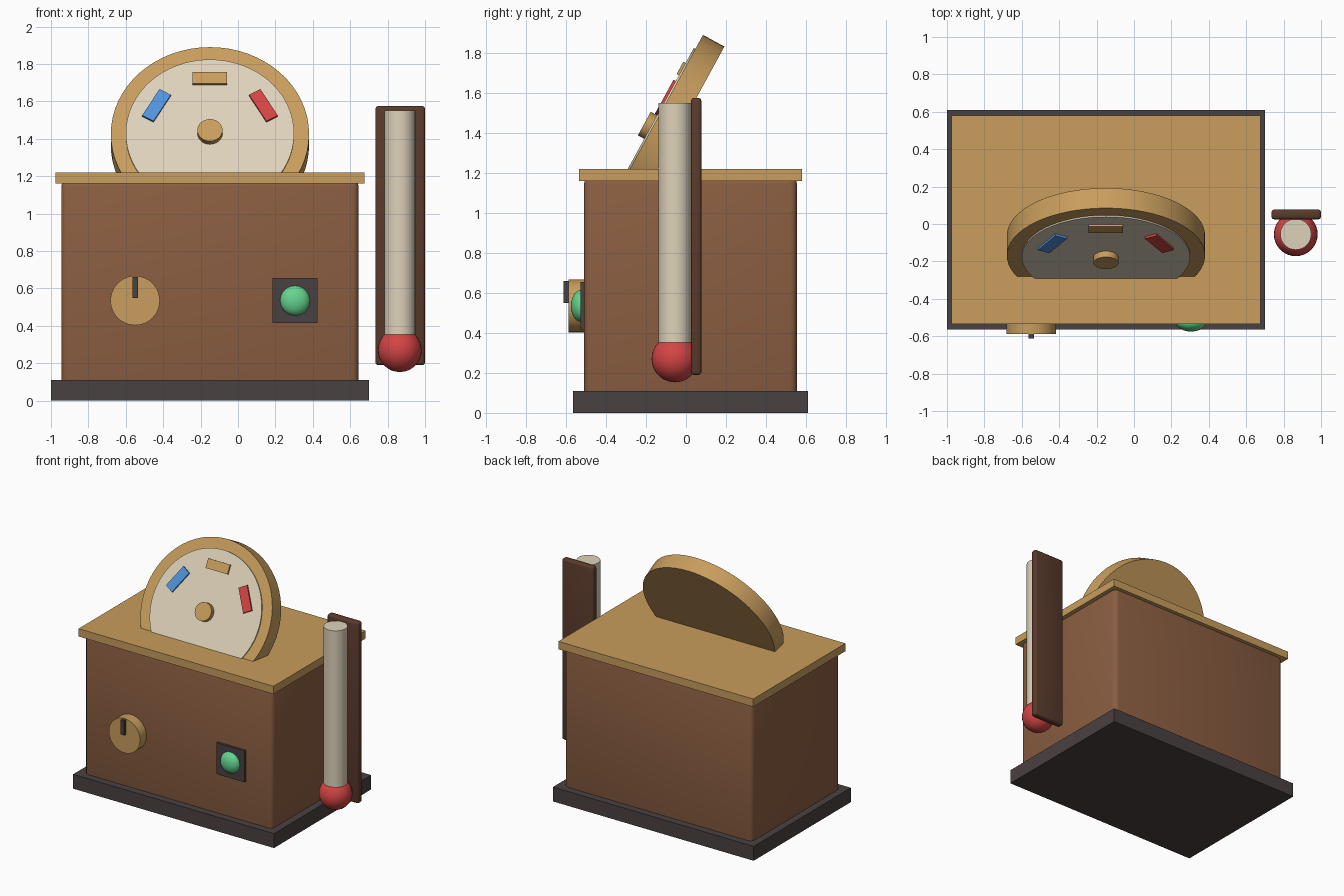
import bpy, bmesh, math
from mathutils import Matrix, Vector

if "Cube" in bpy.data.objects:
    bpy.data.objects.remove(bpy.data.objects["Cube"])


def material(name, r, g, b):
    lin = [((c / 255 + 0.055) / 1.055) ** 2.4 for c in (r, g, b)]
    m = bpy.data.materials.new(name)
    m.diffuse_color = (*lin, 1)
    m.use_nodes = True
    m.node_tree.nodes["Principled BSDF"].inputs["Base Color"].default_value = m.diffuse_color
    return m


WALNUT = material("walnut brown", 139, 94, 65)
DARK_WOOD = material("dark wood", 90, 58, 44)
CHARCOAL = material("charcoal", 74, 65, 65)
TAN = material("tan", 200, 157, 93)
CREAM = material("cream", 222, 210, 186)
BLUE = material("blue", 82, 148, 220)
RED = material("red", 212, 68, 68)
GREEN = material("green", 100, 212, 142)


def finish(name, bm, mat, matrix=Matrix(), smooth=True):
    me = bpy.data.meshes.new(name)
    bm.to_mesh(me)
    bm.free()
    me.transform(matrix)
    me.materials.append(mat)
    ob = bpy.data.objects.new(name, me)
    bpy.context.collection.objects.link(ob)
    if smooth:
        bpy.ops.object.select_all(action='DESELECT')
        ob.select_set(True)
        bpy.context.view_layer.objects.active = ob
        bpy.ops.object.shade_smooth_by_angle(angle=math.radians(35))
    return ob


def box(name, lo, hi, mat, bevel=0, matrix=Matrix()):
    lo, hi = Vector(lo), Vector(hi)
    bm = bmesh.new()
    bmesh.ops.create_cube(bm, size=1)
    bmesh.ops.scale(bm, vec=hi - lo, verts=bm.verts)
    bmesh.ops.translate(bm, vec=(lo + hi) / 2, verts=bm.verts)
    if bevel:
        bmesh.ops.bevel(bm, geom=bm.edges[:], offset=bevel, segments=3,
                        profile=0.5, affect='EDGES')
    return finish(name, bm, mat, matrix, smooth=bevel > 0)


def cylinder(name, radius, z0, z1, mat, matrix, sides=48):
    bm = bmesh.new()
    bmesh.ops.create_cone(bm, cap_ends=True, segments=sides, radius1=radius,
                          radius2=radius, depth=z1 - z0)
    bmesh.ops.translate(bm, vec=(0, 0, (z0 + z1) / 2), verts=bm.verts)
    return finish(name, bm, mat, matrix)


def ball(name, center, radii, mat):
    bm = bmesh.new()
    bmesh.ops.create_uvsphere(bm, u_segments=32, v_segments=16, radius=1)
    return finish(name, bm, mat,
                  Matrix.Translation(center) @ Matrix.Diagonal((*radii, 1)))


# cabinet
box("base_plinth", (-1, -0.565, 0), (0.70, 0.61, 0.11), CHARCOAL)
box("cabinet_body", (-0.945, -0.51, 0.004), (0.645, 0.555, 1.18), WALNUT, 0.035)
box("top_slab", (-0.975, -0.535, 1.16), (0.675, 0.58, 1.22), TAN)

# leaning dial: local z points out of its face, local y up along it
dial = (Matrix.Translation((-0.15, -0.169, 1.425))
        @ Matrix.Rotation(math.pi / 2 - 0.5, 4, 'X'))
cylinder("dial_disc", 0.53, -0.122, 0, TAN, dial, 64)
cylinder("dial_face", 0.45, -0.01, 0.009, CREAM, dial, 64)
cylinder("dial_hub", 0.067, 0, 0.045, TAN, dial, 32)
for name, angle, mat in (("blue_mark", 60, BLUE), ("tan_mark", 0, TAN),
                         ("red_mark", -60, RED)):
    box(name, (-0.0925, 0.295, 0), (0.0925, 0.365, 0.022), mat,
        matrix=dial @ Matrix.Rotation(math.radians(angle), 4, 'Z'))

# front control knob with pointer
front = Matrix.Translation((-0.55, -0.50, 0.535)) @ Matrix.Rotation(math.pi / 2, 4, 'X')
cylinder("control_knob", 0.132, 0, 0.088, TAN, front)
box("knob_pointer", (-0.565, -0.612, 0.55), (-0.535, -0.58, 0.66), CHARCOAL)

# push button
box("button_plate", (0.185, -0.527, 0.415), (0.425, -0.50, 0.655), CHARCOAL)
ball("push_button", (0.305, -0.525, 0.535), (0.08, 0.05, 0.08), GREEN)

# thermometer standing beside the cabinet
box("thermometer_board", (0.735, 0.025, 0.19), (1.0, 0.077, 1.575), DARK_WOOD, 0.015)
cylinder("thermometer_tube", 0.083, 0.27, 1.55, CREAM,
         Matrix.Translation((0.865, -0.055, 0)), 32)
ball("thermometer_bulb", (0.865, -0.055, 0.27), (0.117, 0.117, 0.117), RED)
